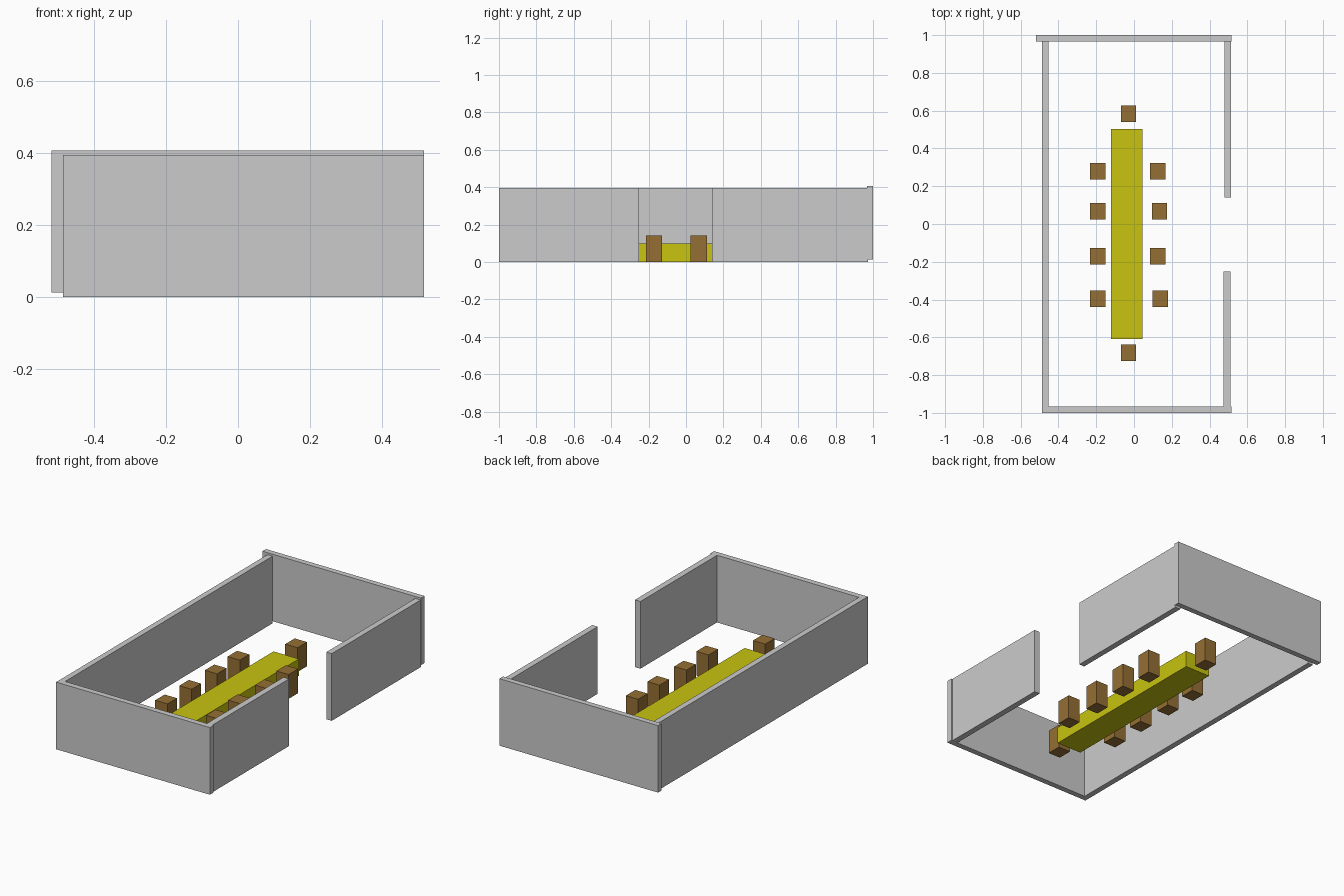
import bpy

if "Cube" in bpy.data.objects:
    bpy.data.objects.remove(bpy.data.objects["Cube"])


def material(name, color):
    mat = bpy.data.materials.new(name)
    mat.diffuse_color = color
    mat.use_nodes = True
    mat.node_tree.nodes["Principled BSDF"].inputs["Base Color"].default_value = mat.diffuse_color
    return mat


def box(name, x, y, z, mat=None):
    """Box from (min, max) ranges on each axis."""
    ranges = (x, y, z)
    bpy.ops.mesh.primitive_cube_add(size=1, location=[(a + b) / 2 for a, b in ranges])
    obj = bpy.context.object
    obj.name = name
    obj.scale = [b - a for a, b in ranges]
    bpy.ops.object.transform_apply(location=False, rotation=False, scale=True)
    if mat:
        obj.data.materials.append(mat)
    return obj


yellow = material("table_yellow", (0.58, 0.55, 0.005, 1))
brown = material("chair_brown", (0.30, 0.16, 0.035, 1))

# Room walls, with a doorway gap on the right side
H = 0.396
box("left_wall", (-0.486, -0.452), (-1.0, 0.968), (0, H))
box("front_wall", (-0.452, 0.517), (-1.0, -0.966), (0, H))
box("back_wall", (-0.518, 0.517), (0.967, 1.0), (0.013, 0.408))
box("right_wall_front", (0.474, 0.510), (-0.966, -0.252), (0, H))
box("right_wall_back", (0.479, 0.514), (0.139, 0.972), (0, H))

# Long table
box("table", (-0.121, 0.044), (-0.61, 0.504), (0, 0.1), yellow)

# Chairs: one at each end, four along each side
chairs = [("end", -0.03, 0.584), ("end", -0.03, -0.682)]
rows = [0.279, 0.067, -0.171, -0.396]
chairs += [("left", -0.192, y) for y in rows]
chairs += [("right", x, y) for x, y in zip((0.126, 0.134, 0.126, 0.139), rows)]
for i, (side, x, y) in enumerate(chairs):
    box(f"chair_{side}_{i}", (x - 0.04, x + 0.04), (y - 0.044, y + 0.044), (0, 0.143), brown)
